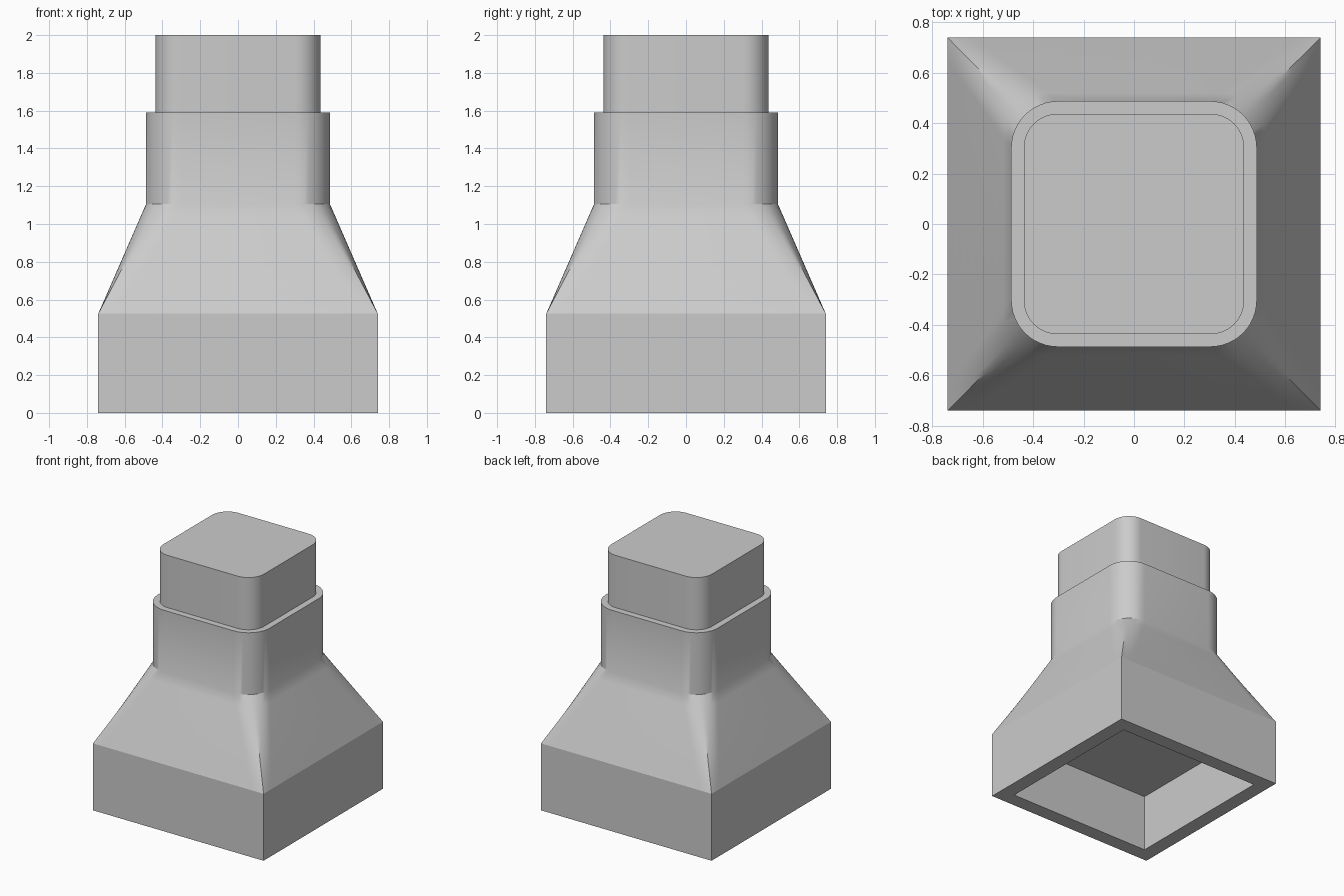
import bpy, bmesh, math

cube = bpy.data.objects.get("Cube")
if cube:
    bpy.data.objects.remove(cube, do_unlink=True)

grey = bpy.data.materials.new("plain grey")
grey.use_nodes = True
grey.diffuse_color = (0.6, 0.6, 0.6, 1)
grey.node_tree.nodes["Principled BSDF"].inputs["Base Color"].default_value = (0.6, 0.6, 0.6, 1)

SEGS = 12      # segments per rounded corner


def turn(points):
    """Repeat one corner's points around all four corners."""
    ring = []
    for k in range(4):
        c, s = [(1, 0), (0, 1), (-1, 0), (0, -1)][k]
        ring += [(c * x - s * y, s * x + c * y) for x, y in points]
    return ring


def rounded(half, radius):
    angles = [math.pi / 2 * i / SEGS for i in range(SEGS + 1)]
    return turn([(half - radius + radius * math.cos(a),
                  half - radius + radius * math.sin(a)) for a in angles])


def sharp(half, spread):
    """Square ring with points spread along both sides of each corner."""
    offsets = [spread * (2 * i / SEGS - 1) for i in range(SEGS + 1)]
    return turn([(half - max(d, 0), half + min(d, 0)) for d in offsets])


def square(half):
    return turn([(half, half)])


def loft(name, rings, cap_start=False, cap_end=False):
    bm = bmesh.new()
    loops = [[bm.verts.new((x, y, z)) for x, y in ring] for ring, z in rings]
    for a, b in zip(loops, loops[1:]):
        for i in range(len(a)):
            j = (i + 1) % len(a)
            bm.faces.new((a[i], a[j], b[j], b[i]))
    if cap_start:
        bm.faces.new(loops[0][::-1])
    if cap_end:
        bm.faces.new(loops[-1])
    mesh = bpy.data.meshes.new(name)
    bm.to_mesh(mesh)
    bm.free()
    mesh.materials.append(grey)
    obj = bpy.data.objects.new(name, mesh)
    bpy.context.collection.objects.link(obj)
    bpy.ops.object.select_all(action='DESELECT')
    obj.select_set(True)
    bpy.context.view_layer.objects.active = obj
    bpy.ops.object.shade_smooth_by_angle(angle=math.radians(30))
    return obj


# Hollow square base: recess ceiling, recess walls, bottom rim, outer walls
base = loft("hollow_base", [(square(0.625), 0.45), (square(0.625), 0), (square(0.74), 0),
                            (square(0.74), 0.525)], cap_start=True)

# Shoulder blending from the square base to the rounded collar, then the collar and its rim
low, high = sharp(0.74, 0.1), rounded(0.487, 0.185)
STEPS = 8
shoulder = []
for n in range(STEPS + 1):
    t = n / STEPS
    ring = [(p[0] * (1 - t) + q[0] * t, p[1] * (1 - t) + q[1] * t) for p, q in zip(low, high)]
    shoulder.append((ring, 0.525 + 0.58 * t))
loft("shoulder_and_collar", shoulder + [(high, 1.59), (rounded(0.437, 0.135), 1.59)])

# Rounded top block
top = rounded(0.437, 0.135)
loft("top_block", [(top, 1.59), (top, 2.0)], cap_end=True)
